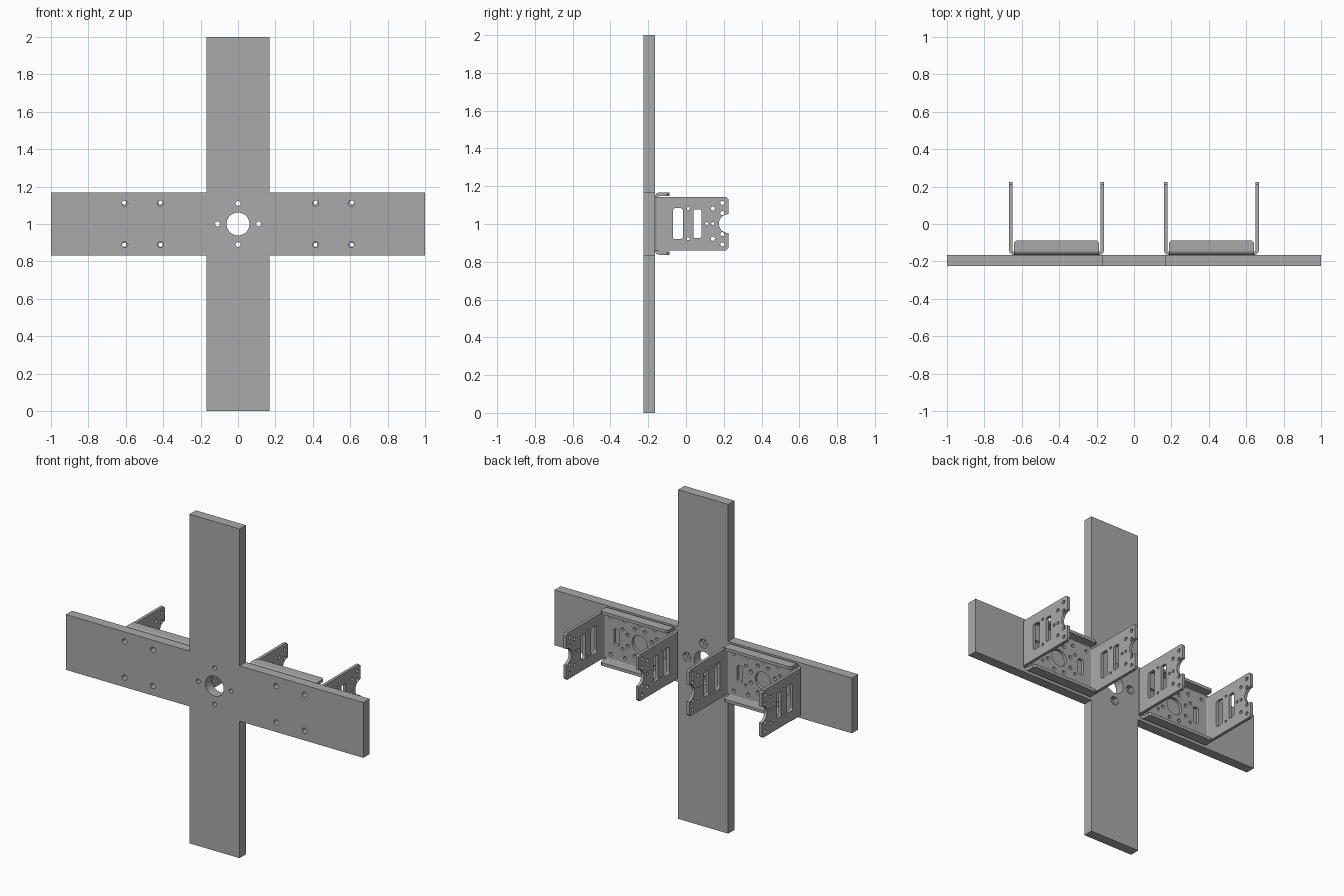
import bpy, bmesh
from math import pi, cos, sin
from mathutils import Matrix, Vector

if "Cube" in bpy.data.objects:
    bpy.data.objects.remove(bpy.data.objects["Cube"], do_unlink=True)

grey = bpy.data.materials.new("plain grey")
grey.use_nodes = True
grey.diffuse_color = (0.4, 0.4, 0.4, 1)
grey.node_tree.nodes["Principled BSDF"].inputs["Base Color"].default_value = grey.diffuse_color

X, Y, Z = Vector((1, 0, 0)), Vector((0, 1, 0)), Vector((0, 0, 1))
MID = 1.002          # height of the hub
BACK = -0.165        # rear face of the cross plate
T, R = 0.018, 0.024  # sheet thickness, outer bend radius


def arc(cx, cy, r, start=0, end=2 * pi, n=24):
    return [(cx + r * cos(start + (end - start) * i / n),
             cy + r * sin(start + (end - start) * i / n)) for i in range(n + 1)]


def hole(cx, cy, r, n=20):
    return arc(cx, cy, r, n=n)[:-1]


def slot(cx, cy, w, h, r):
    pts = []
    for k, (sx, sy) in enumerate([(1, 1), (-1, 1), (-1, -1), (1, -1)]):
        pts += arc(cx + sx * (w - r), cy + sy * (h - r), r, k * pi / 2, (k + 1) * pi / 2, 5)
    return pts


def sheet(name, loops, thick, origin, u, v):
    """Extrude an outline (first loop) with holes; u, v are the outline axes."""
    cu = bpy.data.curves.new(name, 'CURVE')
    cu.dimensions, cu.fill_mode, cu.extrude = '2D', 'BOTH', thick / 2
    for loop in loops:
        s = cu.splines.new('POLY')
        s.points.add(len(loop) - 1)
        for p, (a, b) in zip(s.points, loop):
            p.co = (a, b, 0, 1)
        s.use_cyclic_u = True
    tmp = bpy.data.objects.new(name, cu)
    bpy.context.collection.objects.link(tmp)
    bpy.context.view_layer.update()
    mesh = bpy.data.meshes.new_from_object(tmp.evaluated_get(bpy.context.evaluated_depsgraph_get()))
    bpy.data.objects.remove(tmp, do_unlink=True)
    bpy.data.curves.remove(cu)
    m = Matrix((u, v, u.cross(v))).transposed().to_4x4()
    m.translation = origin
    bm = bmesh.new()
    bm.from_mesh(mesh)
    bmesh.ops.remove_doubles(bm, verts=bm.verts, dist=1e-5)
    bmesh.ops.transform(bm, matrix=m, verts=bm.verts)
    bmesh.ops.recalc_face_normals(bm, faces=bm.faces)
    for f in bm.faces:
        f.smooth = False
    bm.to_mesh(mesh)
    bm.free()
    mesh.name = name
    mesh.materials.clear()
    mesh.materials.append(grey)
    ob = bpy.data.objects.new(name, mesh)
    bpy.context.collection.objects.link(ob)
    return ob


# Cross plate with hub hole, hub bolt holes and bracket bolt holes
w = 0.168
cross = [(w, w), (w, 1), (-w, 1), (-w, w), (-1, w), (-1, -w),
         (-w, -w), (-w, -1), (w, -1), (w, -w), (1, -w), (1, w)]
hub_bolts = [(0.11 * cos(k * pi / 2), 0.11 * sin(k * pi / 2)) for k in range(4)]
holes = [hole(0, 0, 0.061, 40)] + [hole(a, b, 0.013) for a, b in hub_bolts]
holes += [hole(sx * a, sz * 0.11, 0.016) for sx in (1, -1) for a in (0.414, 0.605) for sz in (1, -1)]
plate = sheet("cross_plate", [cross] + holes, 0.06, Vector((0, BACK - 0.03, 1)), X, Z)

# Hexagonal nut pockets in the rear of the plate
for a, b in hub_bolts:
    cutter = sheet("nut_pocket_cutter", [hole(a, b, 0.029, 6)], 0.06, Vector((0, BACK, 1)), X, Z)
    cutter.hide_render = True
    mod = plate.modifiers.new("pocket", 'BOOLEAN')
    mod.operation, mod.solver, mod.object = 'DIFFERENCE', 'EXACT', cutter
    bpy.context.view_layer.update()
    cut = bpy.data.meshes.new_from_object(plate.evaluated_get(bpy.context.evaluated_depsgraph_get()))
    plate.modifiers.clear()
    plate.data = cut
    bpy.data.objects.remove(cutter, do_unlink=True)

# Bracket outlines
HX, HZ, WZ, FX = 0.253, 0.165, 0.142, 0.227
bx, bz = HX - R, HZ - R
base = [(bx, -bz), (bx, bz), (-bx, bz), (-bx, -bz)]
base_holes = [hole(0, 0, 0.052, 32)]
base_holes += [slot(s * 0.155, 0, 0.019, 0.05, 0.012) for s in (1, -1)]
base_holes += [hole(0.088 * cos(k * pi / 4 + pi / 8), 0.088 * sin(k * pi / 4 + pi / 8), 0.011, 14)
               for k in range(8)]
base_holes += [hole(a, s * 0.113, 0.011, 14) for a in (-0.195, -0.1, 0, 0.1, 0.195) for s in (1, -1)]
base_holes += [hole(a, s * 0.06, 0.009, 14) for a in (-0.115, 0.115) for s in (1, -1)]

END, c = 0.224, 0.012
wall = [(BACK + R, -WZ), (END - c, -WZ), (END, -WZ + c)]
wall += arc(END, 0, 0.05, -pi / 2, -3 * pi / 2, 16)
wall += [(END, WZ - c), (END - c, WZ), (BACK + R, WZ)]
wall_holes = [slot(-0.043, 0, 0.027, 0.082, 0.014), slot(0.06, 0, 0.021, 0.076, 0.008),
              hole(0.11, 0, 0.009, 14), hole(0.142, 0, 0.009, 14)]
for s in (1, -1):
    wall_holes += [hole(0.012, s * 0.08, 0.008, 14), hole(0.142, s * 0.08, 0.011, 14),
                   hole(0.192, s * 0.11, 0.011, 14), hole(0.192, s * 0.056, 0.011, 14)]

TIP = -0.088
flange = [(-FX, BACK + R), (FX, BACK + R), (FX, TIP - c), (FX - c, TIP), (c - FX, TIP), (-FX, TIP - c)]
bend = arc(0, 0, R, 0, pi / 2, 6) + arc(0, 0, R - T, pi / 2, 0, 6)

# Two folded brackets behind the plate
for side, cx in (("left", 0.414), ("right", -0.414)):
    o = Vector((cx, 0, MID))
    sheet(side + "_bracket_base", [base] + base_holes, T, o + Y * (BACK + T / 2), X, Z)
    for s, end in ((1, "left"), (-1, "right")):
        name = f"{side}_bracket_{end}"
        sheet(name + "_wall", [wall] + wall_holes, T, o + X * s * (HX - T / 2), Y, Z)
        sheet(name + "_bend", [bend], 2 * WZ, o + X * s * bx + Y * (BACK + R), X * s, -Y)
    for s, end in ((1, "top"), (-1, "bottom")):
        name = f"{side}_bracket_{end}"
        sheet(name + "_flange", [flange], T, o + Z * s * (HZ - T / 2), X, Y)
        sheet(name + "_flange_bend", [bend], 2 * FX, o + Z * s * bz + Y * (BACK + R), Z * s, -Y)
